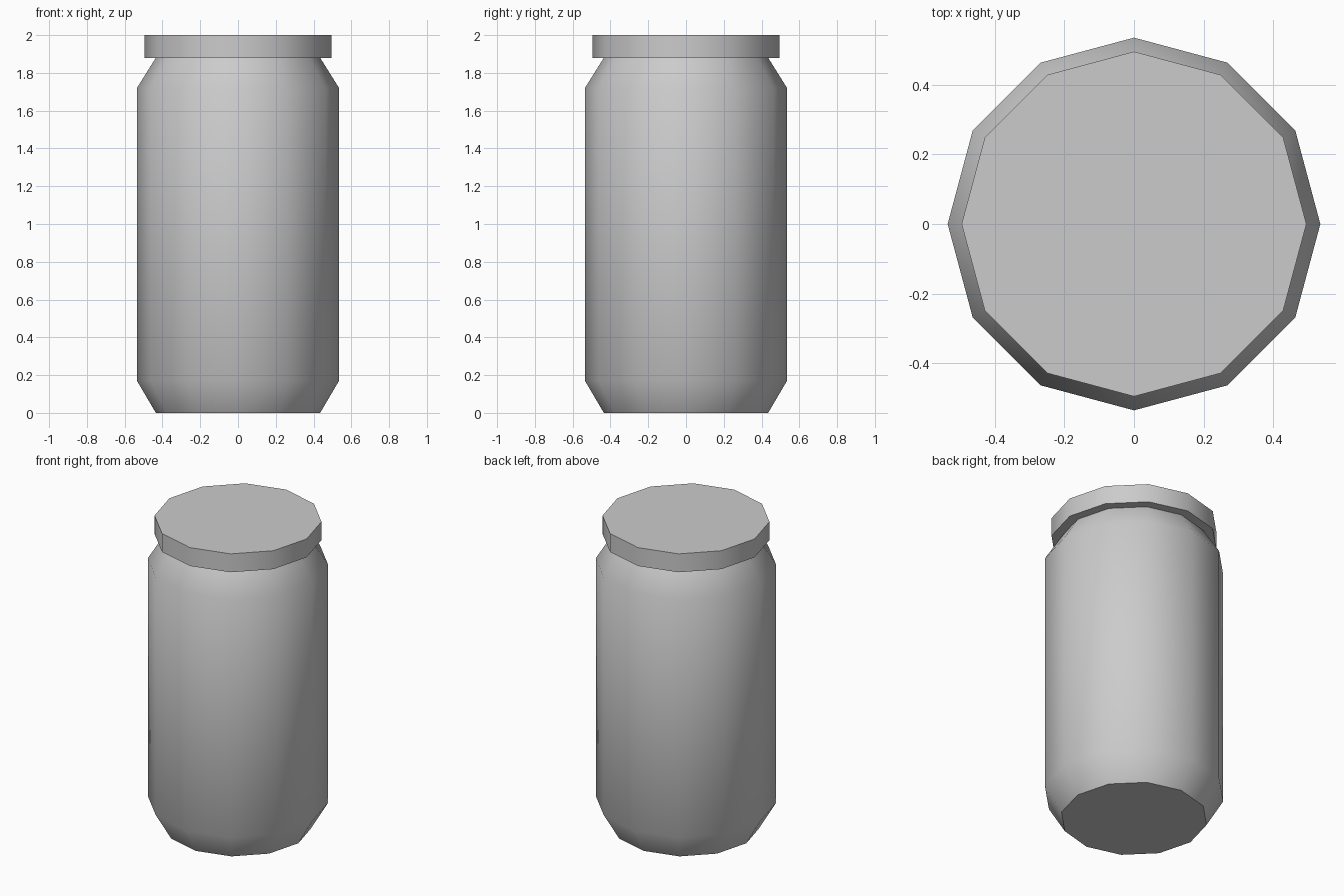
import bpy, bmesh, math

if "Cube" in bpy.data.objects:
    bpy.data.objects.remove(bpy.data.objects["Cube"])

SIDES = 12


def lathe(name, profile, cap_bottom=False, cap_top=False):
    """Revolve (radius, z) points around z into a 12-sided part."""
    bm = bmesh.new()
    rings = []
    for r, z in profile:
        ring = []
        for i in range(SIDES):
            a = 2 * math.pi * i / SIDES
            ring.append(bm.verts.new((r * math.cos(a), r * math.sin(a), z)))
        rings.append(ring)
    for low, high in zip(rings, rings[1:]):
        for i in range(SIDES):
            j = (i + 1) % SIDES
            bm.faces.new((low[i], low[j], high[j], high[i]))
    if cap_bottom:
        bm.faces.new(rings[0][::-1])
    if cap_top:
        bm.faces.new(rings[-1])
    mesh = bpy.data.meshes.new(name)
    bm.to_mesh(mesh)
    bm.free()
    obj = bpy.data.objects.new(name, mesh)
    bpy.context.collection.objects.link(obj)
    # Smooth sides, crisp rims
    bpy.ops.object.select_all(action='DESELECT')
    obj.select_set(True)
    bpy.context.view_layer.objects.active = obj
    bpy.ops.object.shade_smooth_by_angle(angle=math.radians(40))
    return obj


# Jar body with tapered foot and shoulder, open under the lid
lathe("jar_body", [(0.435, 0), (0.535, 0.17), (0.535, 1.72), (0.435, 1.88)],
      cap_bottom=True)

# Lid with overhanging underside
lathe("jar_lid", [(0.435, 1.88), (0.495, 1.88), (0.495, 2.0)], cap_top=True)
